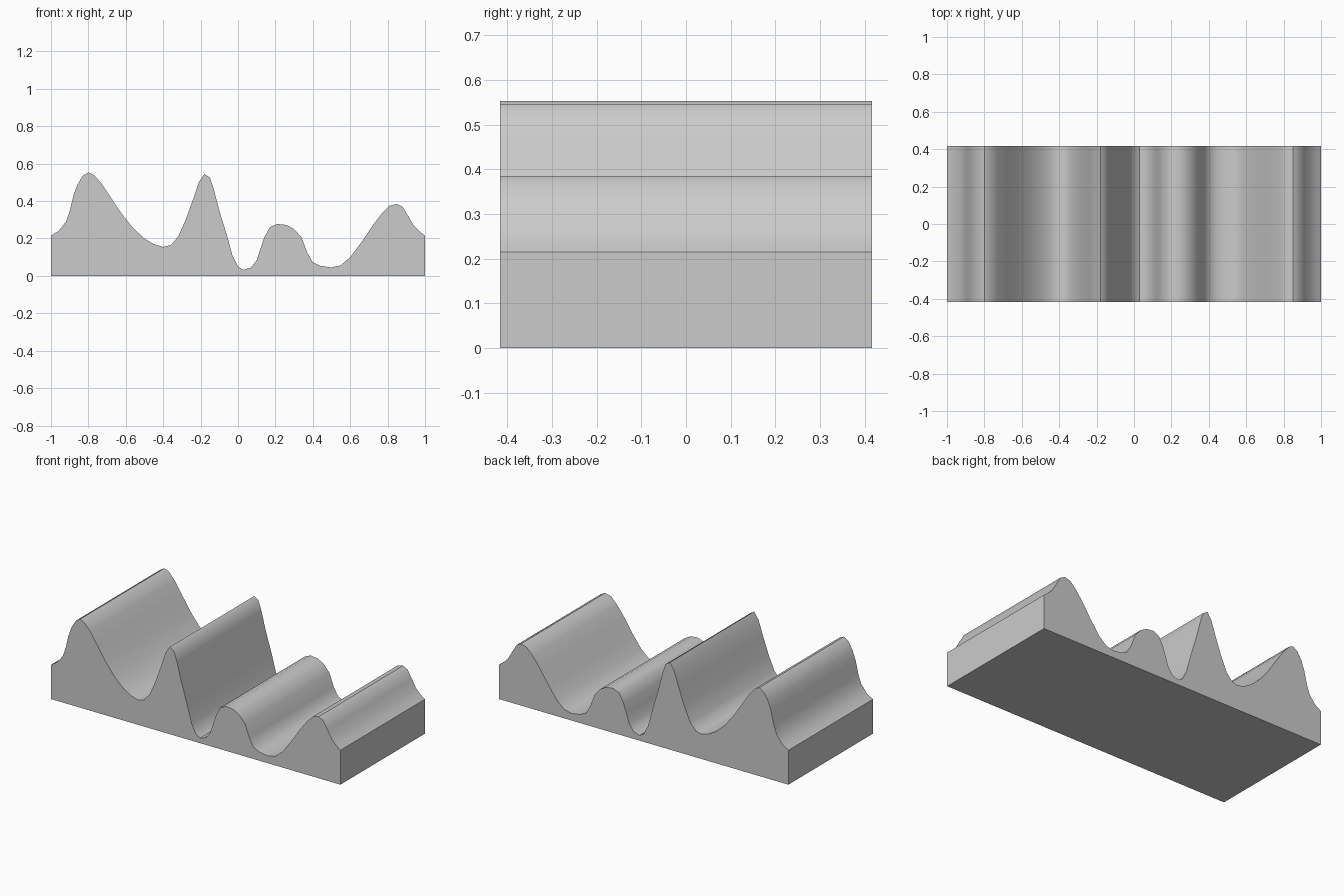
import bpy, bmesh

if "Cube" in bpy.data.objects:
    bpy.data.objects.remove(bpy.data.objects["Cube"])

HALF_DEPTH = 0.417

# Ridge line of the block, left to right (x, z)
ridge = [
    (-1, .215), (-.96, .24), (-.92, .29), (-.90, .345), (-.88, .43), (-.86, .485),
    (-.83, .535), (-.80, .553), (-.77, .54), (-.73, .495), (-.68, .42), (-.62, .33),
    (-.56, .255), (-.50, .20), (-.45, .17), (-.40, .155), (-.36, .165), (-.32, .21),
    (-.28, .30), (-.24, .41), (-.21, .50), (-.18, .545), (-.15, .525), (-.13, .465),
    (-.10, .35), (-.06, .22), (-.03, .11), (0, .05), (.03, .032), (.07, .045),
    (.10, .085), (.12, .145), (.14, .205), (.17, .26), (.21, .278), (.26, .272),
    (.30, .25), (.34, .205), (.37, .125), (.40, .073), (.44, .054), (.50, .045),
    (.55, .057), (.60, .10), (.66, .18), (.72, .27), (.77, .335), (.81, .375),
    (.85, .385), (.88, .37), (.91, .32), (.94, .268), (.97, .238), (1, .215),
]

# Extrude the closed profile along y
outline = [(-1, 0), *reversed(ridge[::-1]), (1, 0)]
bm = bmesh.new()
front = bm.faces.new([bm.verts.new((x, -HALF_DEPTH, z)) for x, z in outline])
extruded = bmesh.ops.extrude_face_region(bm, geom=[front], use_keep_orig=True)
back_verts = [g for g in extruded["geom"] if isinstance(g, bmesh.types.BMVert)]
bmesh.ops.translate(bm, verts=back_verts, vec=(0, 2 * HALF_DEPTH, 0))
bmesh.ops.recalc_face_normals(bm, faces=bm.faces)

mesh = bpy.data.meshes.new("ridged_block")
bm.to_mesh(mesh)
bm.free()
block = bpy.data.objects.new("ridged_block", mesh)
bpy.context.collection.objects.link(block)

# Smooth waves with crisp end faces
bpy.context.view_layer.objects.active = block
block.select_set(True)
bpy.ops.object.shade_smooth_by_angle(angle=0.7)
